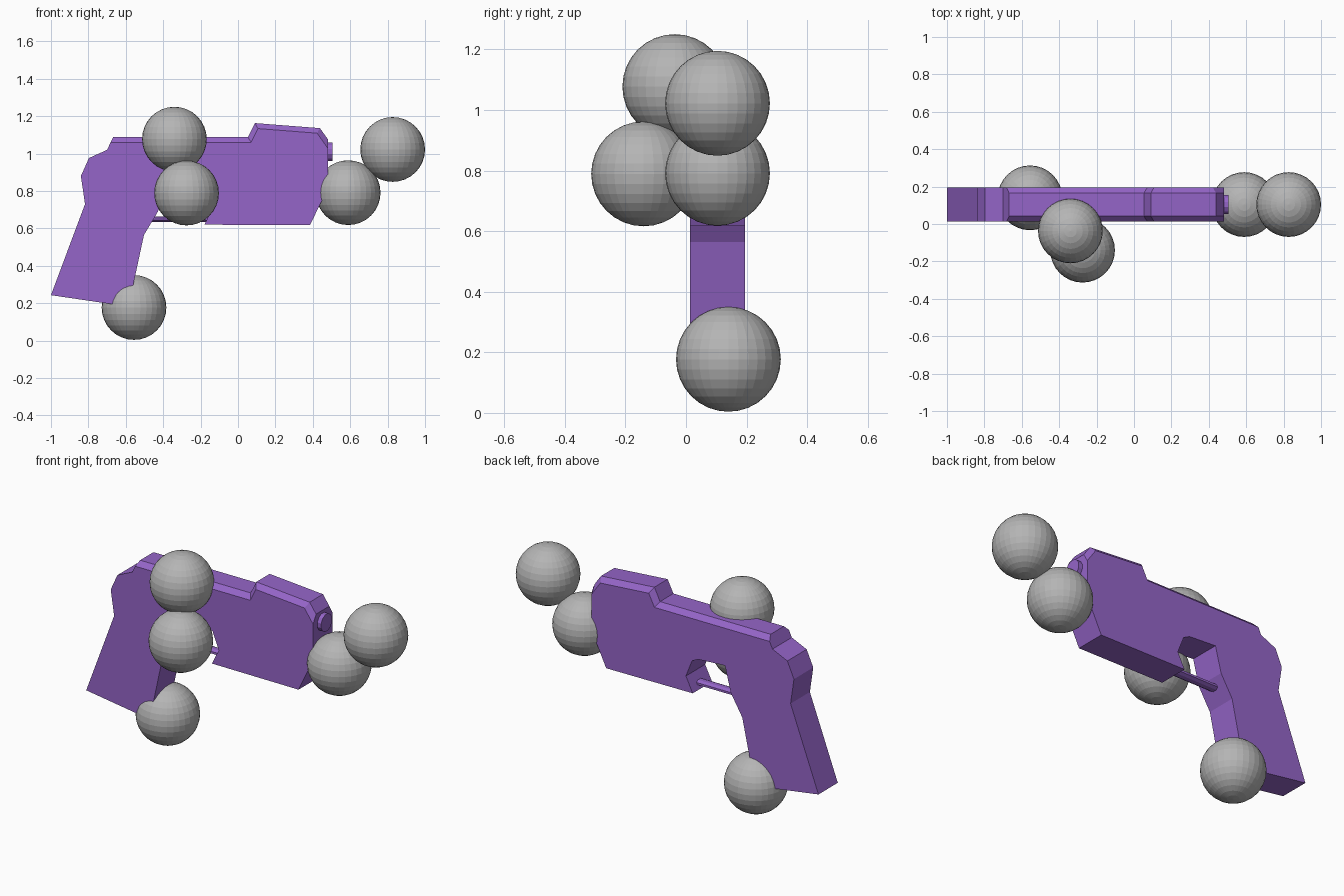
import bpy, bmesh, math
from mathutils import Matrix

if "Cube" in bpy.data.objects:
    bpy.data.objects.remove(bpy.data.objects["Cube"])

MID_Y, HALF_W = 0.104, 0.09


def material(name, rgb):
    m = bpy.data.materials.new(name)
    m.diffuse_color = (*rgb, 1)
    m.use_nodes = True
    m.node_tree.nodes["Principled BSDF"].inputs["Base Color"].default_value = m.diffuse_color
    return m


purple = material("purple", (0.30, 0.13, 0.58))
grey = material("grey", (0.46, 0.46, 0.46))


def finish(bm, name, mat):
    bmesh.ops.recalc_face_normals(bm, faces=bm.faces[:])
    me = bpy.data.meshes.new(name)
    bm.to_mesh(me)
    bm.free()
    me.materials.append(mat)
    ob = bpy.data.objects.new(name, me)
    bpy.context.collection.objects.link(ob)
    return ob


def rod(name, x0, x1, z, r, mat, sides=8, wide=1.0):
    """Prism along x with a regular cross-section, widened in y."""
    bm = bmesh.new()
    bmesh.ops.create_cone(bm, cap_ends=True, segments=sides, radius1=r, radius2=r, depth=x1 - x0,
                          matrix=Matrix.Translation(((x0 + x1) / 2, MID_Y, z))
                          @ Matrix.Diagonal((1, wide, 1, 1))
                          @ Matrix.Rotation(math.pi / 2, 4, 'Y')
                          @ Matrix.Rotation(math.pi / sides, 4, 'Z'))
    return finish(bm, name, mat)


# Pistol body: one side outline (grip, top, front shroud, trigger opening), extruded in y
outline = [(-1.0, .243), (-.818, .73), (-.84, .88), (-.797, .976), (-.70, 1.02), (-.668, 1.088),
           (.053, 1.088), (.09, 1.163), (.438, 1.136), (.48, 1.077), (.48, .81), (.444, .74),
           (.385, .617), (-.18, .62), (-.135, .71), (-.175, .81), (-.215, .83), (-.39, .84),
           (-.428, .69), (-.503, .564), (-.585, .182)]
bm = bmesh.new()
face = bm.faces.new([bm.verts.new((x, MID_Y - HALF_W, z)) for x, z in outline])
ext = bmesh.ops.extrude_face_region(bm, geom=[face])
for v in ext["geom"]:
    if isinstance(v, bmesh.types.BMVert):
        v.co.y += 2 * HALF_W
# Chamfer along the upper side edges
top_edges = [e for e in bm.edges
             if all(v.co.z > 1.07 for v in e.verts)
             and abs(e.verts[0].co.y - e.verts[1].co.y) < 1e-4]
bmesh.ops.bevel(bm, geom=top_edges, offset=0.028, segments=1, affect='EDGES', profile=0.5)
finish(bm, "pistol_body", purple)

# Trigger guard bar and muzzle
rod("trigger_guard", -.49, -.16, .650, .016, purple, 8, 2.0)
rod("muzzle", .46, .505, 1.01, .052, purple, 12)

# Marker balls
balls = {"top_ball": (-.34, -.037, 1.077), "side_ball": (-.275, -.14, .789),
         "grip_ball": (-.556, .14, .177), "front_ball": (.589, MID_Y, .791),
         "far_ball": (.827, MID_Y, 1.022)}
for name, pos in balls.items():
    bm = bmesh.new()
    bmesh.ops.create_uvsphere(bm, u_segments=32, v_segments=16, radius=.173,
                              matrix=Matrix.Translation(pos))
    finish(bm, name, grey)
